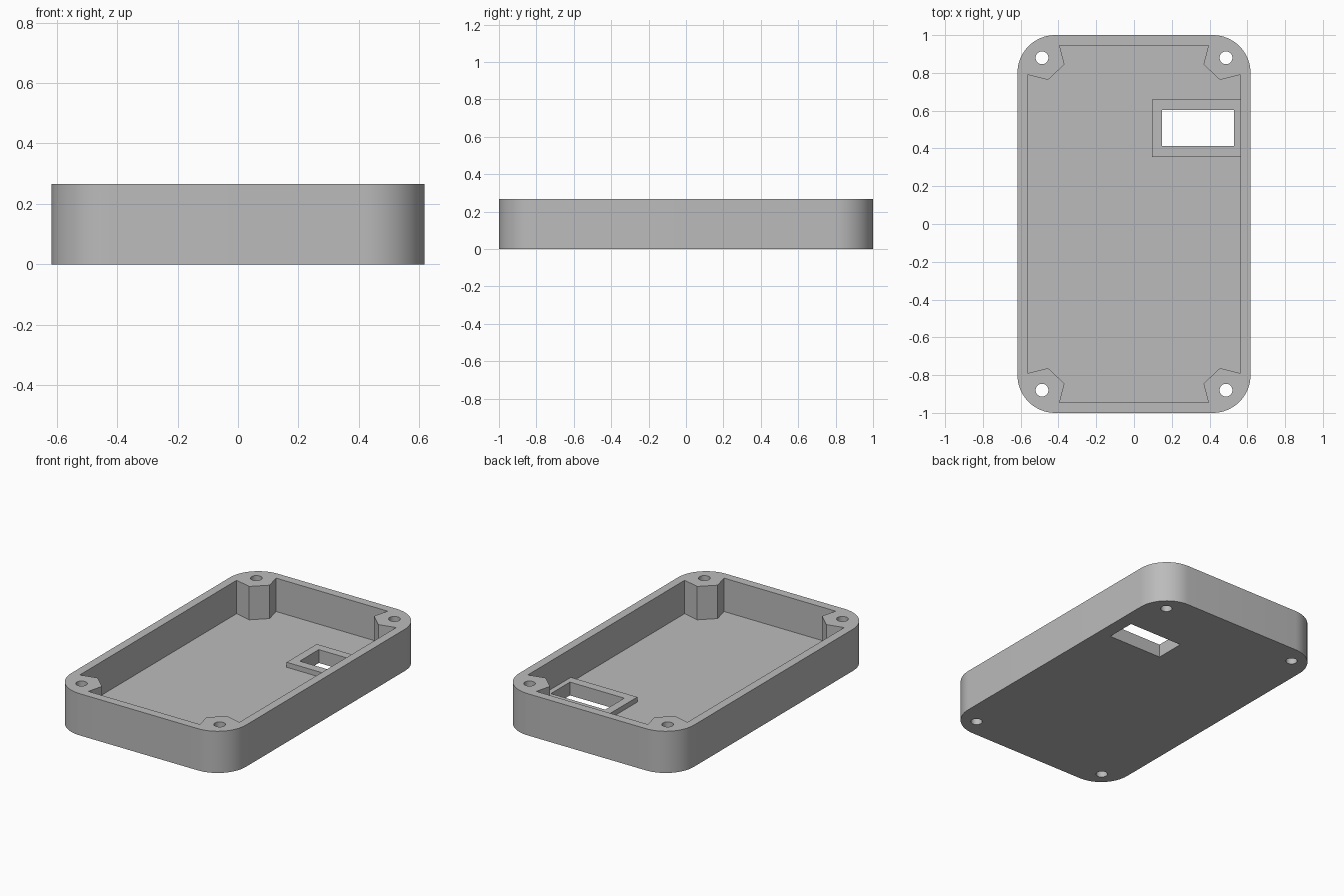
import bpy, bmesh, math

if "Cube" in bpy.data.objects:
    bpy.data.objects.remove(bpy.data.objects["Cube"], do_unlink=True)

HALF_X, HALF_Y, HEIGHT = 0.617, 1.0, 0.266
RADIUS, FLOOR, FRAME_TOP = 0.2, 0.053, 0.085

grey = bpy.data.materials.new("plain_grey")
grey.use_nodes = True
colour = (0.5, 0.5, 0.5, 1)
grey.diffuse_color = colour
grey.node_tree.nodes["Principled BSDF"].inputs["Base Color"].default_value = colour


def prism(name, outline, low, high):
    """Extrude a counter-clockwise outline between two heights."""
    bm = bmesh.new()
    base = bm.faces.new([bm.verts.new((x, y, low)) for x, y in outline])
    top = bmesh.ops.extrude_face_region(bm, geom=[base])["geom"]
    verts = [v for v in top if isinstance(v, bmesh.types.BMVert)]
    bmesh.ops.translate(bm, vec=(0, 0, high - low), verts=verts)
    bmesh.ops.recalc_face_normals(bm, faces=bm.faces)
    mesh = bpy.data.meshes.new(name)
    bm.to_mesh(mesh)
    bm.free()
    mesh.materials.append(grey)
    obj = bpy.data.objects.new(name, mesh)
    bpy.context.collection.objects.link(obj)
    return obj


def arc(cx, cy, radius, start, sweep, steps):
    return [(cx + radius * math.cos(start + sweep * i / steps),
             cy + radius * math.sin(start + sweep * i / steps)) for i in range(steps + 1)]


def rectangle(x0, x1, y0, y1):
    return [(x0, y0), (x1, y0), (x1, y1), (x0, y1)]


def combine(target, tool, operation):
    """Apply a boolean and discard the tool."""
    mod = target.modifiers.new(operation, "BOOLEAN")
    mod.operation, mod.solver, mod.object = operation, "EXACT", tool
    bpy.context.view_layer.objects.active = target
    bpy.ops.object.modifier_apply(modifier=mod.name)
    bpy.data.objects.remove(tool, do_unlink=True)


# Outer body with rounded corners
CORNERS = [(1, 1), (-1, 1), (-1, -1), (1, -1)]
outline = []
for i, (sx, sy) in enumerate(CORNERS):
    outline += arc(sx * (HALF_X - RADIUS), sy * (HALF_Y - RADIUS), RADIUS,
                   i * math.pi / 2, math.pi / 2, 16)
tray = prism("enclosure_tray", outline, 0, HEIGHT)

# Cavity, whose outline steps around the four screw posts
post = [(0.563, 0.79), (0.455, 0.763), (0.368, 0.845), (0.394, 0.945)]
cavity = []
for sx, sy in CORNERS:
    points = post if sx * sy > 0 else post[::-1]
    cavity += [(sx * x, sy * y) for x, y in points]
combine(tray, prism("cavity_cutter", cavity, FLOOR, HEIGHT + 0.1), "DIFFERENCE")

# Raised frame on the floor, joined to the side wall
frame = prism("window_frame", rectangle(0.094, 0.59, 0.356, 0.659), FLOOR / 2, FRAME_TOP)
combine(tray, frame, "UNION")
window = prism("window_cutter", rectangle(0.147, 0.53, 0.412, 0.604), -0.1, FRAME_TOP + 0.05)
combine(tray, window, "DIFFERENCE")

# Screw holes through the posts
for sx, sy in CORNERS:
    ring = arc(sx * 0.487, sy * 0.88, 0.034, 0, math.tau, 32)[:-1]
    combine(tray, prism("hole_cutter", ring, -0.1, HEIGHT + 0.1), "DIFFERENCE")

# Smooth round surfaces, keep hard edges
bpy.ops.object.select_all(action="DESELECT")
tray.select_set(True)
bpy.context.view_layer.objects.active = tray
bpy.ops.object.shade_smooth_by_angle(angle=math.radians(30))
